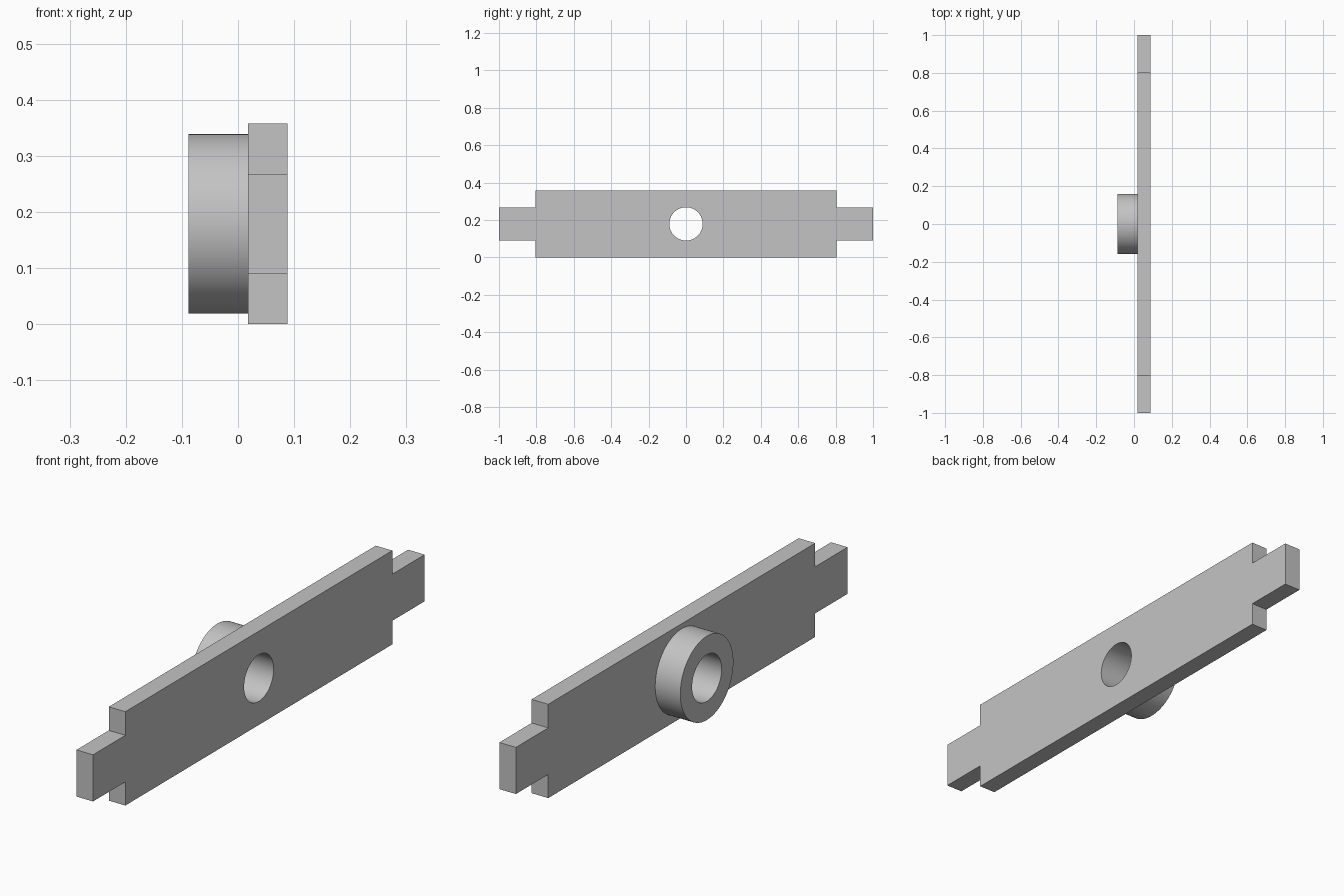
import bpy, bmesh
from math import radians
from mathutils import Matrix, Vector

cube = bpy.data.objects.get("Cube")
if cube:
    bpy.data.objects.remove(cube, do_unlink=True)

# Main dimensions
BACK, FACE, BOSS_END = 0.018, 0.088, -0.088
HEIGHT = 0.358
MID = HEIGHT / 2
BODY, LENGTH, TAB = 0.805, 1.0, 0.089
BOSS_RADIUS, HOLE_RADIUS = 0.16, 0.089

grey = bpy.data.materials.new("plain grey")
grey.use_nodes = True
colour = (0.55, 0.55, 0.55, 1)
grey.diffuse_color = colour
grey.node_tree.nodes["Principled BSDF"].inputs["Base Color"].default_value = colour


def add_object(name, bm):
    bmesh.ops.recalc_face_normals(bm, faces=bm.faces[:])
    mesh = bpy.data.meshes.new(name)
    bm.to_mesh(mesh)
    bm.free()
    mesh.materials.append(grey)
    obj = bpy.data.objects.new(name, mesh)
    bpy.context.collection.objects.link(obj)
    return obj


def x_cylinder(name, radius, x0, x1):
    bm = bmesh.new()
    place = Matrix.Translation(((x0 + x1) / 2, 0, MID)) @ Matrix.Rotation(radians(90), 4, "Y")
    bmesh.ops.create_cone(bm, cap_ends=True, segments=96, radius1=radius,
                          radius2=radius, depth=x1 - x0, matrix=place)
    return add_object(name, bm)


def combine(target, tool, operation):
    mod = target.modifiers.new(tool.name, "BOOLEAN")
    mod.operation = operation
    mod.solver = "EXACT"
    mod.object = tool
    bpy.context.view_layer.objects.active = target
    bpy.ops.object.modifier_apply(modifier=mod.name)
    bpy.data.objects.remove(tool, do_unlink=True)


# Flat bar with a narrower tab at each end: half outline, then its mirror
half = [(BODY, 0), (BODY, MID - TAB), (LENGTH, MID - TAB),
        (LENGTH, MID + TAB), (BODY, MID + TAB), (BODY, HEIGHT)]
outline = half + [(-y, z) for y, z in reversed(half)]
bm = bmesh.new()
side = bm.faces.new([bm.verts.new((BACK, y, z)) for y, z in outline])
walls = bmesh.ops.extrude_face_region(bm, geom=[side], use_keep_orig=True)
bmesh.ops.translate(bm, vec=Vector((FACE - BACK, 0, 0)),
                    verts=[v for v in walls["geom"] if isinstance(v, bmesh.types.BMVert)])
bar = add_object("tabbed_bar_with_boss", bm)

# Round boss on one side, and the bore through both
combine(bar, x_cylinder("boss", BOSS_RADIUS, BOSS_END, BACK + 0.03), "UNION")
combine(bar, x_cylinder("bore_cutter", HOLE_RADIUS, -0.3, 0.3), "DIFFERENCE")

# Smooth round walls, sharp edges
bpy.ops.object.select_all(action="DESELECT")
bar.select_set(True)
bpy.context.view_layer.objects.active = bar
bpy.ops.object.shade_smooth_by_angle(angle=radians(30))
